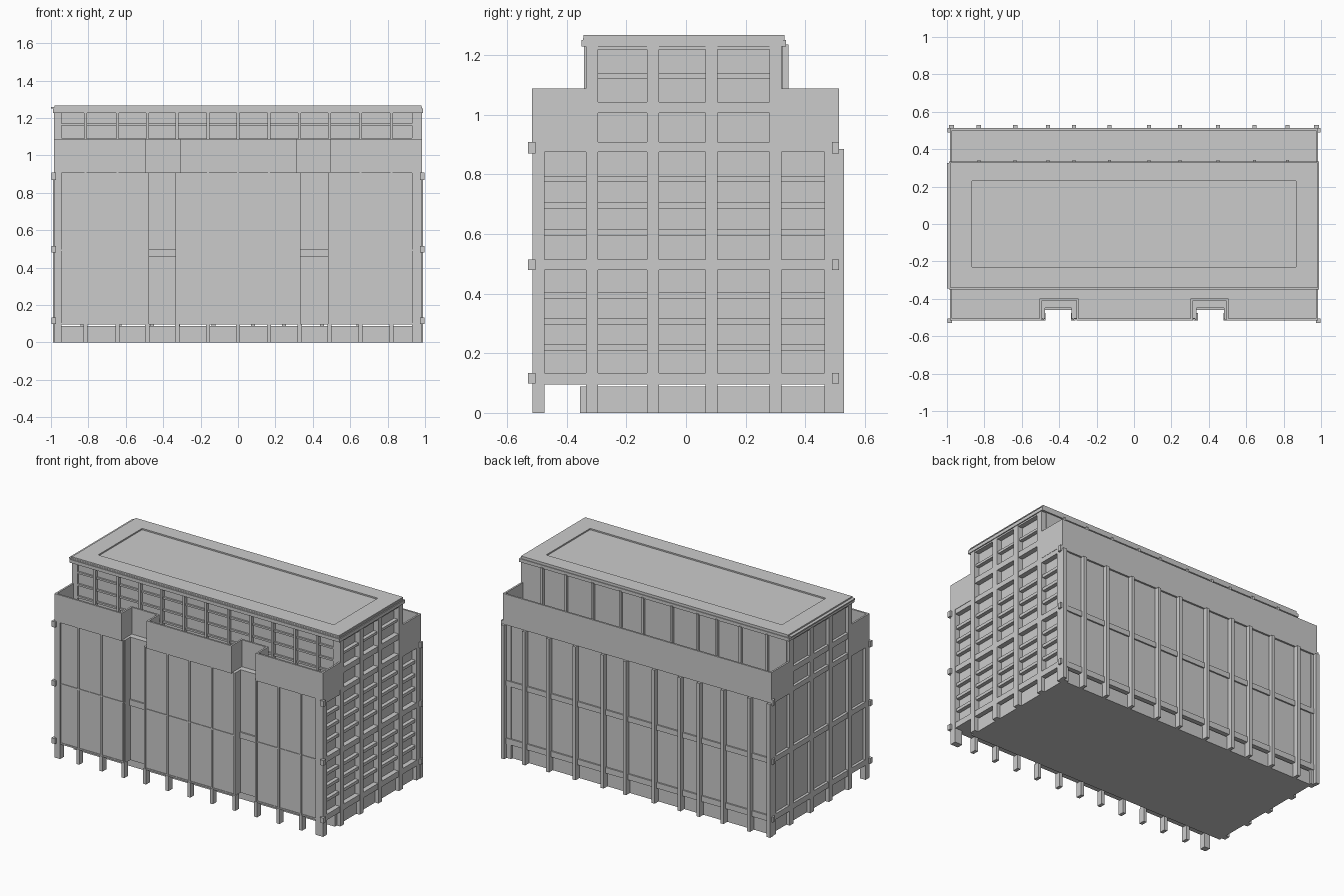
import bpy, bmesh

if "Cube" in bpy.data.objects:
    bpy.data.objects.remove(bpy.data.objects["Cube"])


def mesh_object(name, bm):
    bmesh.ops.recalc_face_normals(bm, faces=bm.faces)
    me = bpy.data.meshes.new(name)
    bm.to_mesh(me)
    bm.free()
    ob = bpy.data.objects.new(name, me)
    bpy.context.collection.objects.link(ob)
    return ob


def boxes(name, items):
    """One object from many boxes given as (x0, x1, y0, y1, z0, z1)."""
    bm = bmesh.new()
    for x0, x1, y0, y1, z0, z1 in items:
        vs = bmesh.ops.create_cube(bm, size=1)["verts"]
        for v in vs:
            v.co = (x0 if v.co.x < 0 else x1,
                    y0 if v.co.y < 0 else y1,
                    z0 if v.co.z < 0 else z1)
    return mesh_object(name, bm)


def prism(name, outline, z0, z1):
    bm = bmesh.new()
    face = bm.faces.new([bm.verts.new((x, y, z0)) for x, y in outline])
    top = bmesh.ops.extrude_face_region(bm, geom=[face])["geom"]
    for v in top:
        if isinstance(v, bmesh.types.BMVert):
            v.co.z = z1
    return mesh_object(name, bm)


# Shared layout
FRONT_X = [-0.815, -0.645, -0.485, -0.325, -0.16, 0.0, 0.165, 0.33, 0.49, 0.655, 0.82]
BACK_X = [-0.83, -0.635, -0.46, -0.32, -0.13, 0.08, 0.245, 0.45, 0.645, 0.82]
SIDE_COLS = [(-0.335, -0.295), (-0.13, -0.09), (0.065, 0.105), (0.28, 0.32)]
BAYS = [(-0.475, -0.335), (-0.295, -0.13), (-0.09, 0.065), (0.105, 0.28), (0.32, 0.465)]
NOTCHES = [(-0.475, -0.335), (0.335, 0.48)]
WIDE = [(-0.492, -0.308), (0.315, 0.492)]
LX, RX = -0.965, 0.95          # glazed end walls
E = 0.985                      # outer face of end frames

# Main body with two slots cut in the front
outline = [(LX, 0.5), (LX, -0.505)]
for a, b in NOTCHES:
    outline += [(a, -0.505), (a, -0.45), (b, -0.45), (b, -0.505)]
outline += [(RX, -0.505), (RX, 0.5)]
prism("main_body", outline, 0.095, 0.91)
boxes("slot_bands", [(a, b, -0.46, -0.445, 0.46, 0.5) for a, b in NOTCHES])

# Ground floor, set back from the front columns
boxes("ground_floor", [(-0.96, 0.96, -0.355, 0.49, 0, 0.088)])
boxes("front_columns", [(x - 0.011, x + 0.011, -0.515, -0.475, 0, 0.1)
                        for x in FRONT_X])

# Front facade fins and joints between the slots
boxes("front_fins", [(x - 0.005, x + 0.005, -0.512, -0.5, 0.095, 0.91)
                     for x in FRONT_X if not any(a <= x <= b for a, b in NOTCHES)])
spans = [(-E, NOTCHES[0][0]), (NOTCHES[0][1], NOTCHES[1][0]), (NOTCHES[1][1], E)]
boxes("front_bands", [(a, b, -0.509, -0.5, z0, z1) for a, b in spans
                      for z0, z1 in ((0.095, 0.105), (0.49, 0.498))])

# Parapet walls around the front terrace, following the slots
T = 0.012
P0, P1 = 0.905, 1.088
walls = [(a, b, -0.517, -0.517 + T, P0, P1)
         for a, b in ((-E, WIDE[0][0]), (WIDE[0][1], WIDE[1][0]), (WIDE[1][1], E))]
for a, b in WIDE:
    walls += [(a - T, a, -0.517, -0.41, P0, P1),
              (b, b + T, -0.517, -0.41, P0, P1),
              (a - T, b + T, -0.41, -0.41 + T, P0, P1)]
boxes("front_parapet", walls)
boxes("back_parapet", [(-E, E, 0.513 - T, 0.513, 0.885, P1)])
boxes("parapet_ends", [(min(s * E, s * (E - T)), max(s * E, s * (E - T)), y0, y1, P0, P1)
                       for s in (-1, 1) for y0, y1 in ((-0.517, -0.335), (0.32, 0.513))])

# Upper storeys
boxes("upper_block", [(LX, RX, -0.32, 0.325, 0.91, 1.235)])
boxes("upper_front_mullions", [(x - 0.008, x + 0.008, -0.342, -0.315, 0.91, 1.235)
                               for x in FRONT_X])
boxes("upper_front_sills", [(LX, RX, -0.332, -0.315, z, z + 0.012)
                            for z in (1.0, 1.08, 1.16)])
boxes("upper_back_mullions", [(x - 0.008, x + 0.008, 0.32, 0.343, 0.91, 1.235)
                              for x in BACK_X])

# Roof slab with a shallow rectangular recess
boxes("roof_slab", [(-0.99, 0.99, -0.35, 0.335, 1.228, 1.25)])
boxes("roof_border", [(-0.98, 0.98, -0.343, -0.23, 1.25, 1.267),
                      (-0.98, 0.98, 0.23, 0.33, 1.25, 1.267),
                      (-0.98, -0.865, -0.23, 0.23, 1.25, 1.267),
                      (0.865, 0.98, -0.23, 0.23, 1.25, 1.267)])
boxes("roof_lip", [(-1.0, 0.985, -0.345, 0.325, 1.25, 1.258)])

# Back facade columns and bands
boxes("back_columns", [(x - 0.011, x + 0.011, 0.485, 0.53, 0, 0.885) for x in BACK_X])
boxes("back_bands", [(-E, E, 0.49, 0.51, z0, z1)
                     for z0, z1 in ((0.095, 0.133), (0.48, 0.515))])

# End facades: columns, floor bands and corner brackets
for s, name, wall in ((-1, "left", -LX), (1, "right", RX)):
    def slab(d0, d1, y0, y1, z0, z1):
        x0, x1 = sorted((s * d0, s * d1))
        return (x0, x1, y0, y1, z0, z1)
    inner = wall - 0.02
    cols = [slab(inner, E, y0, y1, 0, 1.235) for y0, y1 in SIDE_COLS]
    cols += [slab(inner, E, -0.515, -0.475, 0, 0.91),
             slab(inner, E, 0.465, 0.505, 0, 0.91),
             slab(0.963, E + 0.003, 0.5, 0.53, 0, 0.885)]
    boxes(name + "_columns", cols)
    bands = [slab(inner, E - 0.002, -0.51, 0.505, z0, z1)
             for z0, z1 in ((0.095, 0.133), (0.48, 0.515), (0.875, 0.908))]
    bands += [slab(inner, E - 0.002, -0.335, 0.32, z0, z1)
              for z0, z1 in ((1.005, 1.042), (1.218, 1.235))]
    boxes(name + "_bands", bands)
    boxes(name + "_corner_brackets",
          [slab(0.972, 0.998, -0.53, -0.505, z0, z1)
           for z0, z1 in ((0.098, 0.133), (0.48, 0.515), (0.87, 0.908))]
          + [slab(0.972, 0.998, 0.49, 0.513, z0, z1)
             for z0, z1 in ((0.098, 0.133), (0.48, 0.515), (0.87, 0.908))])

# Floor ledges in the right-hand window bays
ledges = []
for y0, y1 in BAYS:
    for base, step in ((0.133, 0.087), (0.515, 0.09)):
        for i in range(1, 4):
            z = base + i * step
            ledges.append((RX - 0.01, 0.975, y0, y1, z - 0.01, z + 0.01))
for y0, y1 in BAYS[1:4]:
    ledges.append((RX - 0.01, 0.975, y0, y1, 1.122, 1.138))
boxes("right_ledges", ledges)
